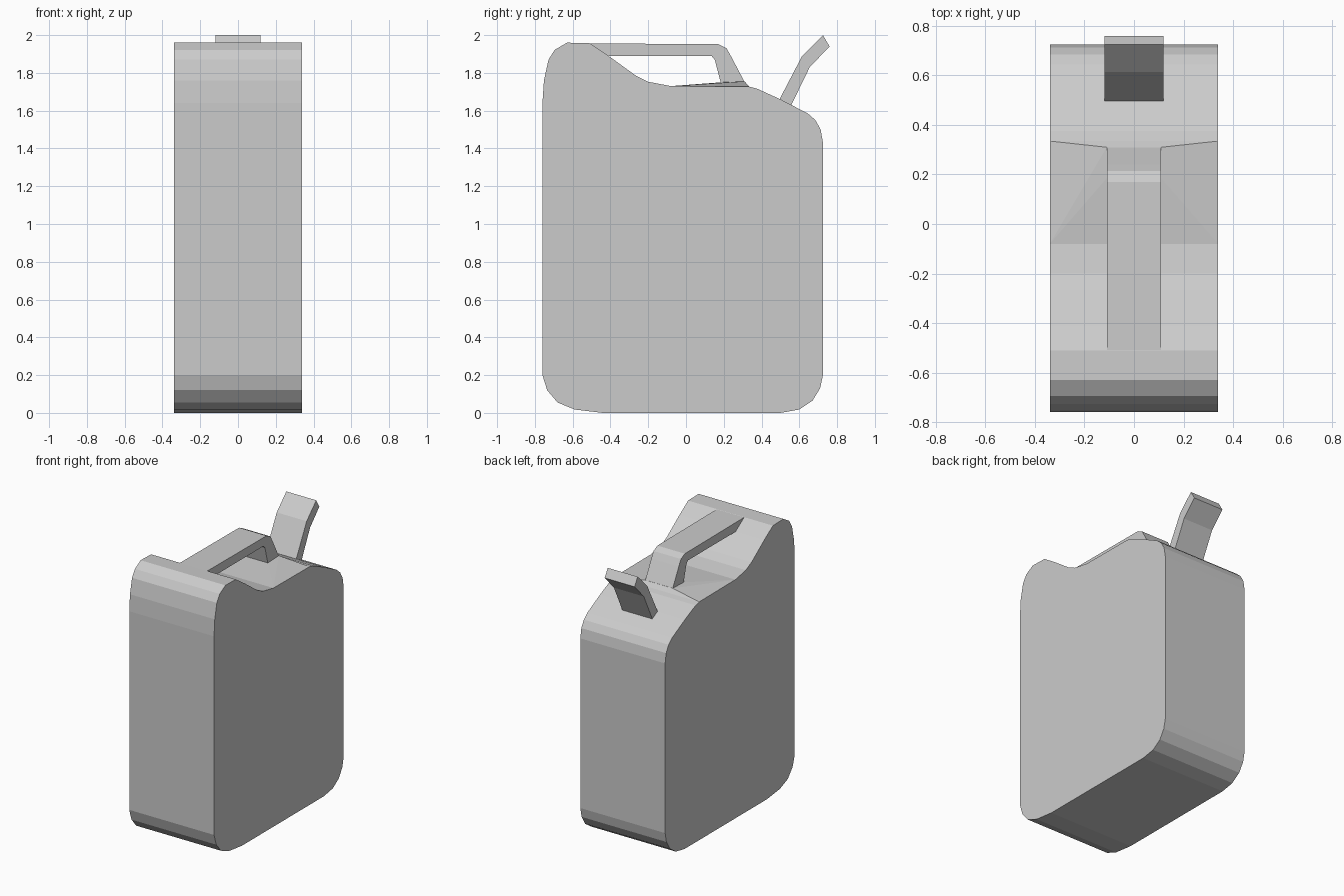
import bpy, bmesh


def finish(name, bm):
    bmesh.ops.recalc_face_normals(bm, faces=bm.faces)
    mesh = bpy.data.meshes.new(name)
    bm.to_mesh(mesh)
    bm.free()
    obj = bpy.data.objects.new(name, mesh)
    bpy.context.collection.objects.link(obj)
    return obj


def slab(name, profile, half_width):
    """Extrude a side profile of (y, z) points symmetrically across x."""
    bm = bmesh.new()
    face = bm.faces.new([bm.verts.new((-half_width, y, z)) for y, z in profile])
    ext = bmesh.ops.extrude_face_region(bm, geom=[face])
    moved = [v for v in ext["geom"] if isinstance(v, bmesh.types.BMVert)]
    bmesh.ops.translate(bm, verts=moved, vec=(2 * half_width, 0, 0))
    return finish(name, bm)


# Can body: rounded corners, dipped top under the handle, sloping shoulder
slab("can_body", [
    (-0.76, 0.20), (-0.735, 0.12), (-0.68, 0.055), (-0.59, 0.018), (-0.44, 0.0),
    (0.50, 0.0), (0.60, 0.018), (0.67, 0.065), (0.71, 0.13), (0.725, 0.20),
    (0.725, 1.43), (0.713, 1.50), (0.685, 1.55), (0.645, 1.585), (0.50, 1.66),
    (0.375, 1.717), (0.335, 1.727), (-0.08, 1.73), (-0.20, 1.753),
    (-0.265, 1.785), (-0.41, 1.89), (-0.51, 1.957), (-0.63, 1.96),
    (-0.695, 1.922), (-0.728, 1.87), (-0.752, 1.76), (-0.76, 1.64),
], 0.34)

# Carrying handle: straight grip with one bent leg at the back
slab("handle", [
    (-0.51, 1.956), (0.17, 1.952), (0.215, 1.93), (0.24, 1.885), (0.31, 1.752),
    (0.31, 1.715), (0.178, 1.715), (0.185, 1.745), (0.152, 1.87), (0.135, 1.89),
    (-0.43, 1.89),
], 0.11)

# Low raised pad that fairs the handle leg into the top of the can
bm = bmesh.new()
for side in (-1, 1):
    for x, y, z in ((0.34, -0.08, 1.73), (0.34, 0.335, 1.727),
                    (0.11, 0.31, 1.755), (0.11, 0.185, 1.75)):
        bm.verts.new((side * x, y, z))
bmesh.ops.convex_hull(bm, input=bm.verts)
finish("handle_pad", bm)

# Bent spout flap standing on the shoulder
slab("spout", [
    (0.48, 1.63), (0.495, 1.66), (0.615, 1.89), (0.725, 2.0), (0.76, 1.94),
    (0.655, 1.83), (0.56, 1.635), (0.55, 1.61),
], 0.12)
